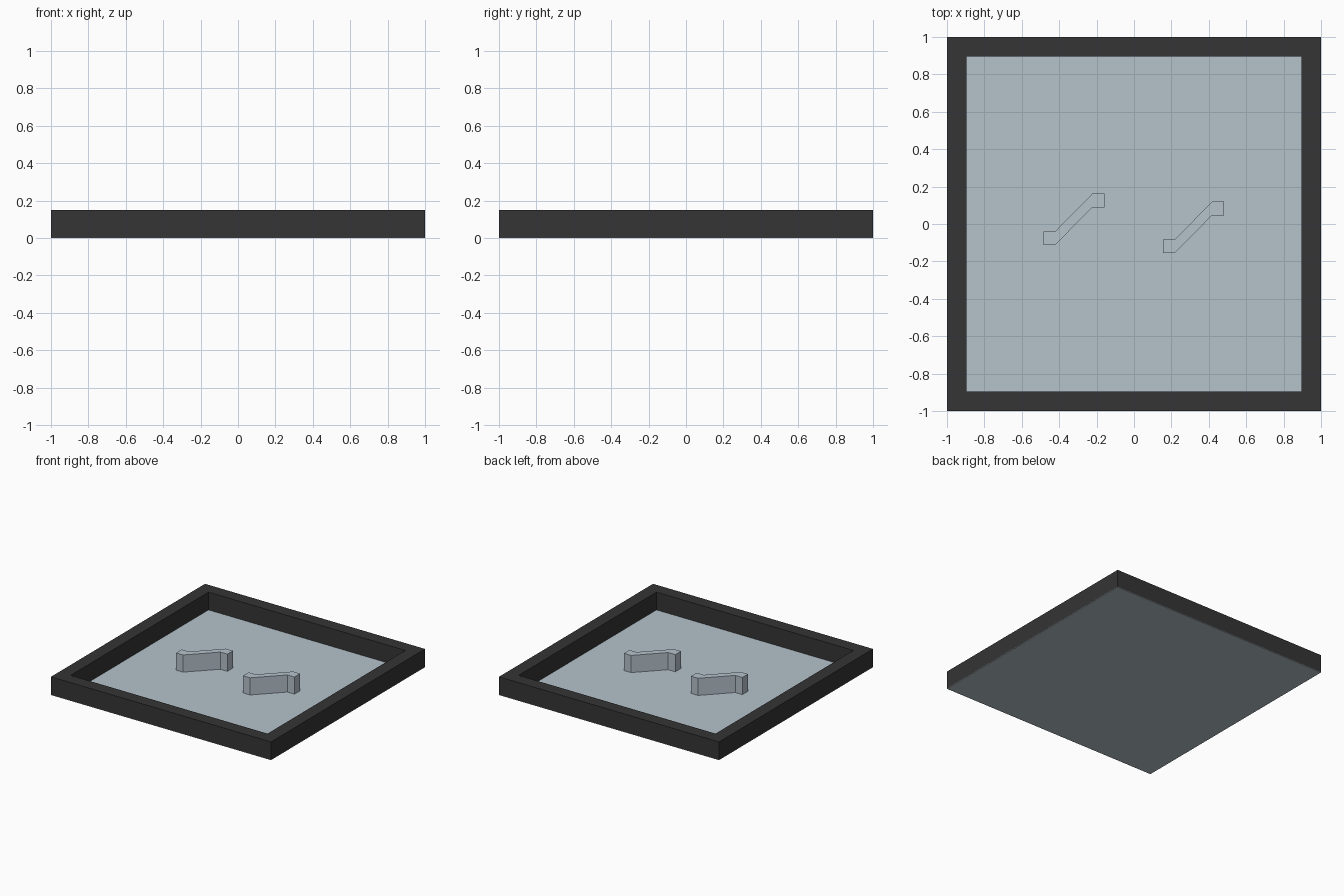
import bpy
import bmesh

if "Cube" in bpy.data.objects:
    bpy.data.objects.remove(bpy.data.objects["Cube"])


def material(name, rgb):
    mat = bpy.data.materials.new(name)
    mat.use_nodes = True
    mat.diffuse_color = (*rgb, 1)
    mat.node_tree.nodes["Principled BSDF"].inputs["Base Color"].default_value = (*rgb, 1)
    return mat


def finish(name, bm, mat):
    bmesh.ops.recalc_face_normals(bm, faces=bm.faces)
    mesh = bpy.data.meshes.new(name)
    bm.to_mesh(mesh)
    bm.free()
    mesh.materials.append(mat)
    obj = bpy.data.objects.new(name, mesh)
    bpy.context.collection.objects.link(obj)
    return obj


def prism(name, outline, low, high, mat):
    """Extrude a flat outline from one height to another."""
    bm = bmesh.new()
    face = bm.faces.new([bm.verts.new((x, y, low)) for x, y in outline])
    raised = bmesh.ops.extrude_face_region(bm, geom=[face])["geom"]
    for v in raised:
        if isinstance(v, bmesh.types.BMVert):
            v.co.z = high
    return finish(name, bm, mat)


def square(half):
    return [(-half, -half), (half, -half), (half, half), (-half, half)]


charcoal = material("charcoal", (0.035, 0.035, 0.035))
pale_blue = material("pale_blue_grey", (0.46, 0.54, 0.60))

FLOOR, RIM, WALL_TOP, BAR_TOP = 0.004, 0.895, 0.15, 0.145

# Thin floor plate under the whole tray
prism("floor_plate", square(1), 0, FLOOR, pale_blue)

# Square wall ring: matching corners of both outlines joined at both heights
bm = bmesh.new()
rings = [[bm.verts.new((x, y, z)) for x, y in square(half)]
         for half, z in ((1, FLOOR), (1, WALL_TOP), (RIM, WALL_TOP), (RIM, FLOOR))]
for k, ring in enumerate(rings):
    following = rings[(k + 1) % len(rings)]
    for i in range(4):
        j = (i + 1) % 4
        bm.faces.new((ring[i], ring[j], following[j], following[i]))
finish("wall_frame", bm, charcoal)

# Two slanted bars with square ends; the outline has half-turn symmetry
half_outline = [(-0.163, -0.137), (-0.099, -0.137), (0.099, 0.064), (0.163, 0.064)]
bar_outline = half_outline + [(-x, -y) for x, y in half_outline]
bar_outline = [(x, y) for x, y in bar_outline]
for name, cx, cy in (("right_bar", -0.322, 0.025), ("left_bar", 0.318, -0.018)):
    prism(name, [(cx + x, cy + y) for x, y in bar_outline], FLOOR, BAR_TOP, pale_blue)
